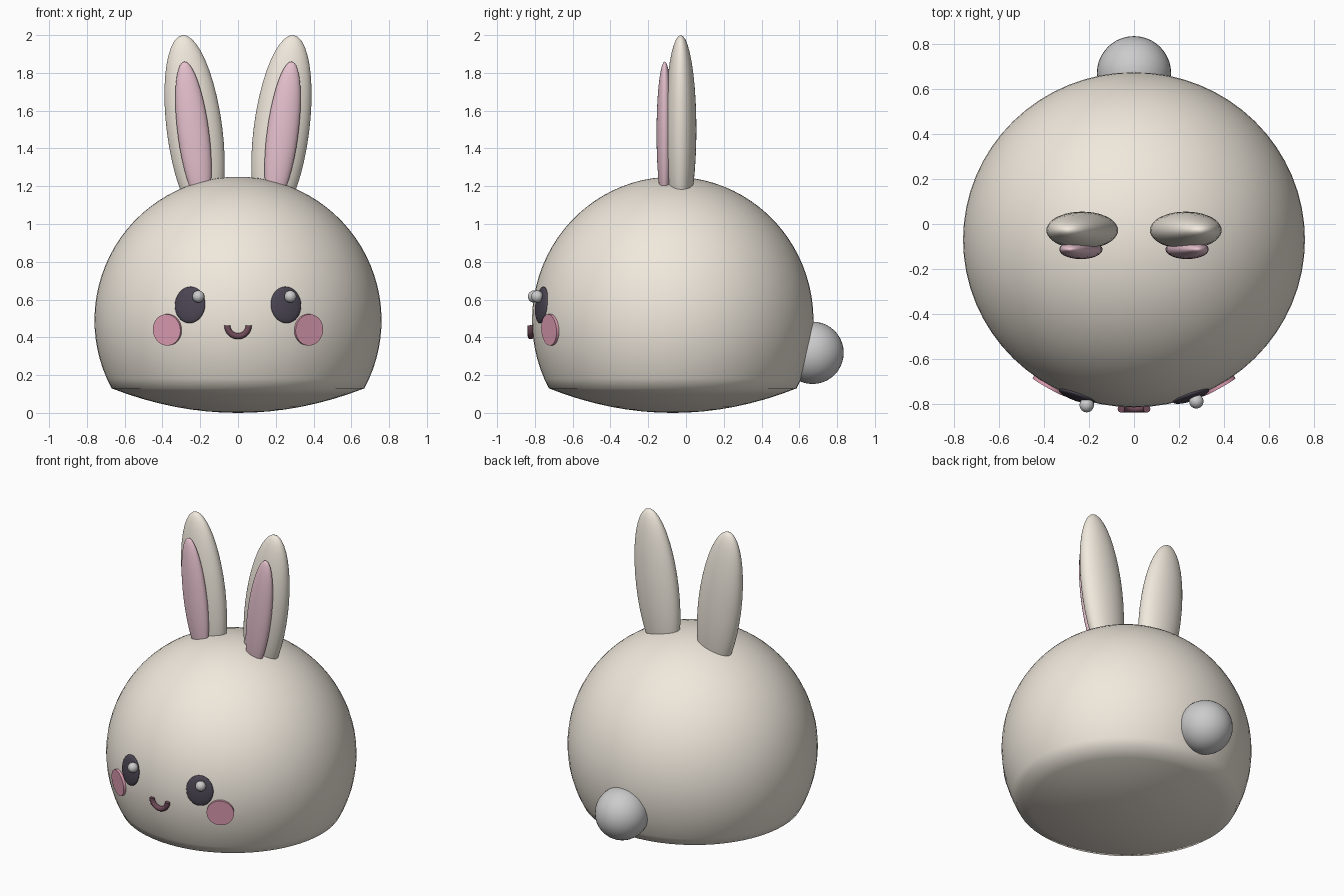
import bpy, bmesh, math
from mathutils import Vector, Matrix

if "Cube" in bpy.data.objects:
    bpy.data.objects.remove(bpy.data.objects["Cube"])

CENTRE = Vector((0, -0.07, 0.49))      # body ellipsoid
RADII = Vector((0.76, 0.745, 0.76))


def material(name, rgb):
    m = bpy.data.materials.new(name)
    m.diffuse_color = (*rgb, 1)
    m.use_nodes = True
    m.node_tree.nodes["Principled BSDF"].inputs["Base Color"].default_value = m.diffuse_color
    return m


CREAM = material("cream", (0.87, 0.81, 0.72))
PINK = material("soft_pink", (0.80, 0.54, 0.62))
BLUSH = material("blush", (0.75, 0.35, 0.46))
DARK = material("dark", (0.07, 0.06, 0.085))
MOUTH = material("mouth", (0.16, 0.07, 0.10))


def finish(bm, name, mat=None, smooth=True):
    me = bpy.data.meshes.new(name)
    bmesh.ops.recalc_face_normals(bm, faces=bm.faces)
    for f in bm.faces:
        f.smooth = smooth
    bm.to_mesh(me)
    bm.free()
    ob = bpy.data.objects.new(name, me)
    bpy.context.collection.objects.link(ob)
    if mat:
        me.materials.append(mat)
    return ob


def ellipsoid(name, loc, radii, rot=Matrix(), mat=None, seg=40):
    bm = bmesh.new()
    m = Matrix.Translation(loc) @ rot @ Matrix.Diagonal((*radii, 1))
    bmesh.ops.create_uvsphere(bm, u_segments=seg, v_segments=seg // 2, radius=1, matrix=m)
    return finish(bm, name, mat)


def face_spot(x, z):
    """Point on the front of the body, and a rotation with Z outward and Y up."""
    dx, dz = (x - CENTRE.x) / RADII.x, (z - CENTRE.z) / RADII.z
    p = Vector((x, CENTRE.y - RADII.y * math.sqrt(1 - dx * dx - dz * dz), z))
    d = p - CENTRE
    n = Vector([d[i] / RADII[i] ** 2 for i in range(3)]).normalized()
    return p, n, n.to_track_quat('Z', 'Y').to_matrix().to_4x4()


# Body: round dome above a shallow bowl-shaped base
edge = math.acos((0.13 - CENTRE.z) / RADII.z)
profile = [(math.sin(edge * i / 28), CENTRE.z + RADII.z * math.cos(edge * i / 28)) for i in range(29)]
rim = profile[-1][0]
profile += [(rim * k / 8, 0.13 * (k / 8) ** 2) for k in range(7, -1, -1)]
bm = bmesh.new()
vs = [bm.verts.new((r, 0, z)) for r, z in profile]
es = [bm.edges.new(p) for p in zip(vs, vs[1:])]
bmesh.ops.spin(bm, geom=vs + es, axis=(0, 0, 1), cent=(0, 0, 0), angle=math.tau, steps=64)
bmesh.ops.remove_doubles(bm, verts=bm.verts, dist=1e-4)
bmesh.ops.transform(bm, verts=bm.verts, matrix=Matrix.Translation((0, CENTRE.y, 0)) @ Matrix.Diagonal((RADII.x, RADII.y, 1, 1)))
finish(bm, "body", CREAM)

for side, s in (("left", -1), ("right", 1)):
    # Ears with pink inner pads
    tilt = Matrix.Rotation(s * math.radians(7.4), 4, 'Y')
    ellipsoid(f"{side}_ear", (s * 0.23, -0.028, 1.5), (0.147, 0.083, 0.504), tilt, CREAM)
    ellipsoid(f"{side}_inner_ear", (s * 0.236, -0.113, 1.48), (0.083, 0.043, 0.383), tilt, PINK)

    # Eyes lying on the face
    p, n, rot = face_spot(s * 0.255, 0.572)
    ellipsoid(f"{side}_eye", p - n * 0.003, (0.085, 0.097, 0.02), rot, DARK)

    # Flat cheek discs
    p, n, rot = face_spot(s * 0.373, 0.44)
    bm = bmesh.new()
    bmesh.ops.create_cone(bm, cap_ends=True, segments=40, radius1=0.083, radius2=0.083, depth=0.025,
                          matrix=Matrix.Translation(p - n * 0.0025) @ rot)
    finish(bm, f"{side}_cheek", BLUSH, smooth=False)

# Eye highlights, both shifted towards the same side
ellipsoid("left_eye_highlight", (-0.21, -0.805, 0.616), (0.032,) * 3, seg=24)
ellipsoid("right_eye_highlight", (0.277, -0.788, 0.616), (0.032,) * 3, seg=24)

# Smiling mouth: half ring
cu = bpy.data.curves.new("mouth", 'CURVE')
cu.dimensions = '3D'
cu.bevel_depth = 0.016
cu.bevel_resolution = 4
cu.use_fill_caps = True
sp = cu.splines.new('POLY')
sp.points.add(24)
for i, pt in enumerate(sp.points):
    a = math.pi * (1 + i / 24)
    pt.co = (0.057 * math.cos(a), -0.822, 0.463 + 0.057 * math.sin(a), 1)
cu.materials.append(MOUTH)
bpy.context.collection.objects.link(bpy.data.objects.new("mouth", cu))

# Tail
ellipsoid("tail", (0, 0.67, 0.318), (0.165,) * 3)
